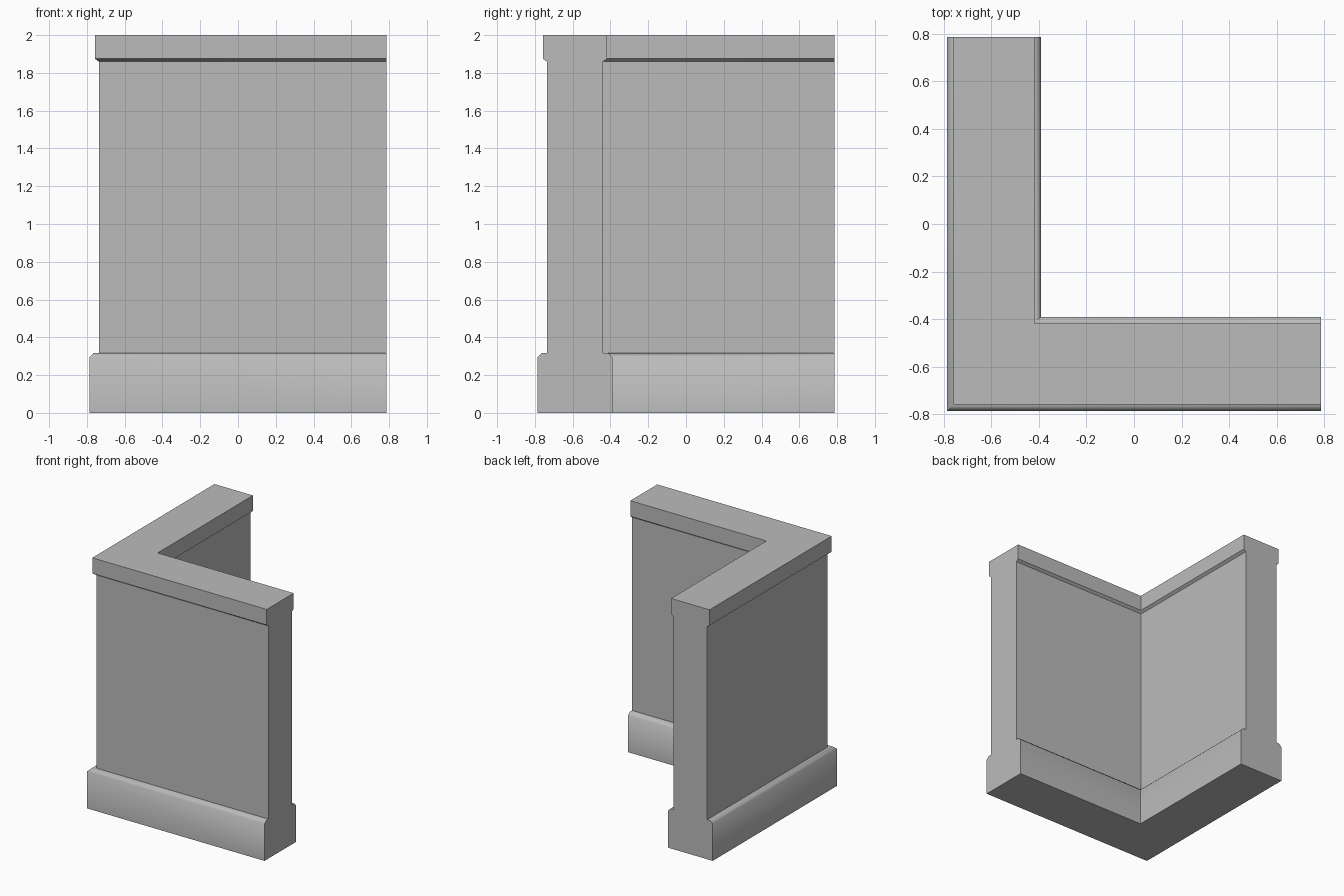
import bpy
import bmesh
import math

if "Cube" in bpy.data.objects:
    bpy.data.objects.remove(bpy.data.objects["Cube"], do_unlink=True)

CENTRE = -0.588   # centre line of both wall arms
END = 0.785       # open end of both arms

# Half profile of the wall: (half thickness, height)
half = [(0.198, 0.0), (0.198, 0.295), (0.176, 0.316), (0.149, 0.316),
        (0.149, 1.86), (0.17, 1.875), (0.17, 2.0)]
profile = [(-d, z) for d, z in half] + [(d, z) for d, z in reversed(half)]

# Plain grey material
grey = bpy.data.materials.new("plain grey")
grey.use_nodes = True
colour = (0.5, 0.5, 0.5, 1.0)
grey.diffuse_color = colour
shader = next(n for n in grey.node_tree.nodes if n.type == "BSDF_PRINCIPLED")
shader.inputs["Base Color"].default_value = colour
shader.inputs["Roughness"].default_value = 0.8

# Sweep the profile along the L, with a mitred corner
bm = bmesh.new()
stations = [
    [bm.verts.new((END, CENTRE + d, z)) for d, z in profile],
    [bm.verts.new((CENTRE + d, CENTRE + d, z)) for d, z in profile],
    [bm.verts.new((CENTRE + d, END, z)) for d, z in profile],
]
count = len(profile)
for a, b in zip(stations, stations[1:]):
    for i in range(count):
        j = (i + 1) % count
        bm.faces.new((a[i], a[j], b[j], b[i]))

# Flat end faces
bm.faces.new(stations[0])
bm.faces.new(stations[-1])
bmesh.ops.recalc_face_normals(bm, faces=bm.faces)

mesh = bpy.data.meshes.new("corner_wall")
bm.to_mesh(mesh)
bm.free()
mesh.materials.append(grey)
wall = bpy.data.objects.new("corner_wall", mesh)
bpy.context.collection.objects.link(wall)

# Soft shading over the chamfers, sharp elsewhere
bpy.ops.object.select_all(action="DESELECT")
wall.select_set(True)
bpy.context.view_layer.objects.active = wall
bpy.ops.object.shade_smooth_by_angle(angle=math.radians(50))
